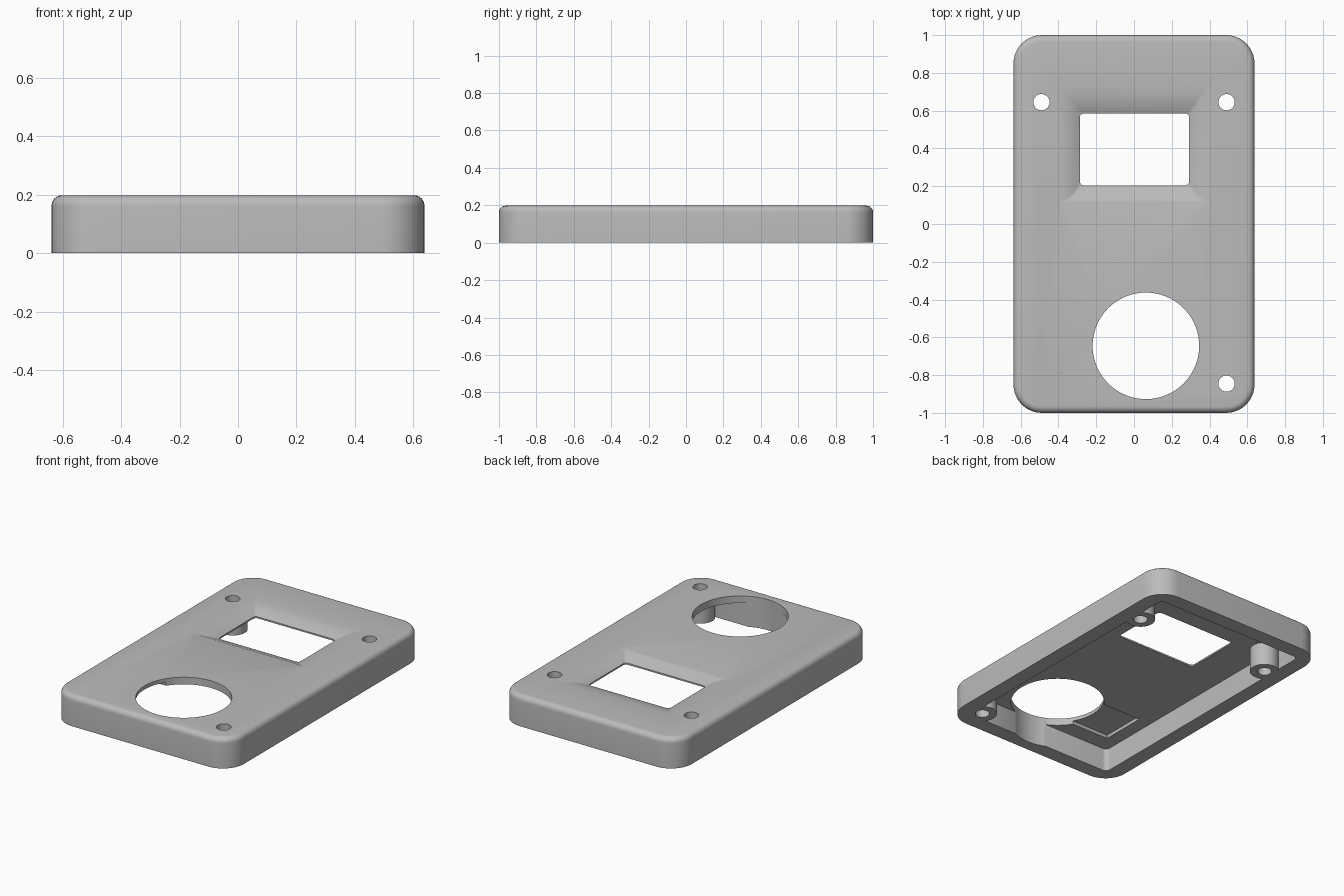
import bpy, bmesh
from math import sin, cos, pi, sqrt

cube = bpy.data.objects.get("Cube")
if cube:
    bpy.data.objects.remove(cube, do_unlink=True)

HX, HY, TOP, CEILING = 0.638, 1.0, 0.198, 0.152

grey = bpy.data.materials.new("light grey plastic")
grey.use_nodes = True
grey.diffuse_color = (0.5, 0.5, 0.5, 1)
grey.node_tree.nodes["Principled BSDF"].inputs["Base Color"].default_value = (0.5, 0.5, 0.5, 1)


def rounded(x0, x1, y0, y1, r, z, n=10):
    """One ring of points round a rectangle with rounded corners."""
    pts = []
    centres = [(x1 - r, y1 - r), (x0 + r, y1 - r), (x0 + r, y0 + r), (x1 - r, y0 + r)]
    for q, (cx, cy) in enumerate(centres):
        for i in range(n + 1):
            a = (q + i / n) * pi / 2
            pts.append((cx + r * cos(a), cy + r * sin(a), z))
    return pts


def circle(x, y, r, z, n=64):
    return [(x + r * cos(2 * pi * i / n), y + r * sin(2 * pi * i / n), z) for i in range(n)]


def loft(name, rings):
    """Closed solid through a stack of rings, from bottom to top."""
    bm = bmesh.new()
    loops = [[bm.verts.new(p) for p in ring] for ring in rings]
    n = len(loops[0])
    for lo, hi in zip(loops, loops[1:]):
        for i in range(n):
            j = (i + 1) % n
            bm.faces.new((lo[i], lo[j], hi[j], hi[i]))
    bm.faces.new(loops[0][::-1])
    bm.faces.new(loops[-1])
    bmesh.ops.recalc_face_normals(bm, faces=bm.faces)
    mesh = bpy.data.meshes.new(name)
    bm.to_mesh(mesh)
    bm.free()
    mesh.materials.append(grey)
    obj = bpy.data.objects.new(name, mesh)
    bpy.context.collection.objects.link(obj)
    return obj


def combine(target, tool, operation):
    tool.hide_render = True
    mod = target.modifiers.new(operation, "BOOLEAN")
    mod.operation = operation
    mod.solver = "EXACT"
    mod.object = tool
    bpy.context.view_layer.objects.active = target
    bpy.ops.object.modifier_apply(modifier=mod.name)
    bpy.data.objects.remove(tool, do_unlink=True)


# Outer shell with rounded corners and a rounded top edge
R, F = 0.15, 0.035
rings = [rounded(-HX, HX, -HY, HY, R, 0)]
for i in range(7):
    a = i / 6 * pi / 2
    d = F * (1 - cos(a))
    rings.append(rounded(-HX + d, HX - d, -HY + d, HY - d, R - d, TOP - F + F * sin(a)))
case = loft("case_cover", rings)

# Hollow underside
W = 0.1
combine(case, loft("cavity", [rounded(W - HX, HX - W, W - HY, HY - W, 0.03, z, 4)
                              for z in (-0.1, CEILING)]), "DIFFERENCE")

# Screw posts, merged into the side walls
posts = [(-0.49, 0.645), (0.49, 0.645), (0.49, -0.845)]
for x, y in posts:
    combine(case, loft("screw_post", [circle(x, y, 0.088, z) for z in (0, 0.17)]), "UNION")

# Shallow pocket in the ceiling beside the round opening
combine(case, loft("pocket", [rounded(-0.45, 0.0, -0.79, -0.49, 0.004, z, 1)
                              for z in (0.1, CEILING + 0.022)]), "DIFFERENCE")

# Dished surround of the window: straight at the bottom, curved on other sides
X0, X1, Y0, Y1 = -0.287, 0.292, 0.205, 0.585
rings = []
for i in range(9):
    u = i / 8
    t = 1 - sqrt(1 - u)
    rings.append(rounded(X0 - 0.11 * t, X1 + 0.11 * t, Y0 - 0.09 * u, Y1 + 0.15 * t,
                         0.012, 0.162 + (TOP - 0.162) * u, 3))
rings.append([(x, y, 0.3) for x, y, z in rings[-1]])
combine(case, loft("dish", rings), "DIFFERENCE")

# Window, round opening and screw holes
combine(case, loft("window", [rounded(X0, X1, Y0, Y1, 0.02, z, 5) for z in (-0.1, 0.3)]), "DIFFERENCE")
combine(case, loft("round_opening", [circle(0.063, -0.645, 0.282, z, 96) for z in (-0.1, 0.3)]), "DIFFERENCE")
for x, y in posts:
    combine(case, loft("screw_hole", [circle(x, y, 0.043, z, 40) for z in (-0.1, 0.3)]), "DIFFERENCE")

# Smooth shading with crisp edges
bpy.ops.object.select_all(action="DESELECT")
case.select_set(True)
bpy.context.view_layer.objects.active = case
bpy.ops.object.shade_smooth_by_angle(angle=pi / 6)
